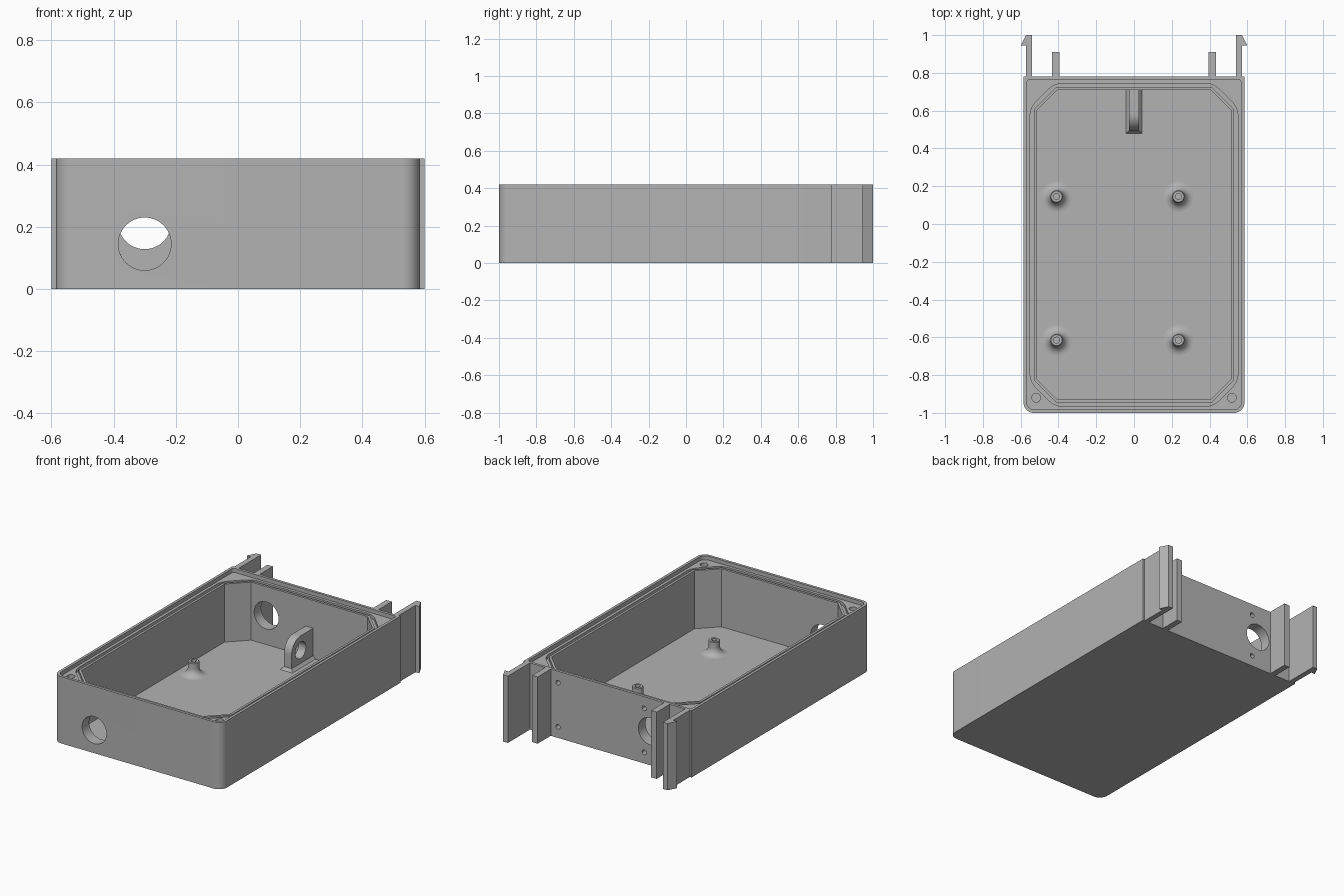
import bpy, bmesh
from math import sin, cos, pi, radians
from mathutils import Matrix, Vector

default = bpy.data.objects.get("Cube")
if default:
    bpy.data.objects.remove(default)

# Material
grey = bpy.data.materials.new("plain grey")
grey.use_nodes = True
COLOUR = (0.45, 0.45, 0.45, 1)
grey.diffuse_color = COLOUR
grey.node_tree.nodes["Principled BSDF"].inputs["Base Color"].default_value = COLOUR

H = 0.42        # case height
FLOOR = 0.03    # floor thickness
RIM = H - 0.025  # level of the lid seat
ABOVE = H + 0.1  # top of the open cutters
BACK = 0.78
parts = []


def finish(name, bm):
    bmesh.ops.recalc_face_normals(bm, faces=bm.faces)
    mesh = bpy.data.meshes.new(name)
    bm.to_mesh(mesh)
    bm.free()
    mesh.materials.append(grey)
    obj = bpy.data.objects.new(name, mesh)
    bpy.context.collection.objects.link(obj)
    parts.append(obj)
    return obj


def prism(name, pts, lo, hi, axis="z", soften=0):
    bm = bmesh.new()
    place = (lambda p, t: (p[0], p[1], t)) if axis == "z" else (lambda p, t: (t, p[0], p[1]))
    face = bm.faces.new([bm.verts.new(place(p, lo)) for p in pts])
    up = Vector(place((0, 0), hi - lo))
    new = bmesh.ops.extrude_face_region(bm, geom=[face])["geom"]
    bmesh.ops.translate(bm, vec=up, verts=[v for v in new if isinstance(v, bmesh.types.BMVert)])
    if bm.faces and not face.is_valid:
        bm.faces.ensure_lookup_table()
    # close the start cap if the extrusion moved it
    bmesh.ops.holes_fill(bm, edges=[e for e in bm.edges if e.is_boundary], sides=0)
    if soften:
        posts = [e for e in bm.edges
                 if abs((e.verts[0].co - e.verts[1].co).normalized().dot(up.normalized())) > 0.99]
        bmesh.ops.bevel(bm, geom=posts, offset=soften, segments=5, profile=0.5, affect="EDGES")
    return finish(name, bm)


def outline(hx, y0, y1, front, back, steps=1):
    """Rectangle with cut (one step) or rounded corners at each end."""
    pts = []
    corners = [(1, y0, 1, front, -90), (1, y1, -1, back, 0),
               (-1, y1, -1, back, 90), (-1, y0, 1, front, 180)]
    for sx, y, sy, r, start in corners:
        cx, cy = sx * (hx - r), y + sy * r
        for i in range(steps + 1 if r else 1):
            a = radians(start + 90 * i / steps)
            pts.append((cx + r * cos(a), cy + r * sin(a)))
    return pts


def cylinder(name, r, depth, loc, axis="z"):
    bm = bmesh.new()
    turn = {"z": Matrix(), "x": Matrix.Rotation(pi / 2, 4, "Y"),
            "y": Matrix.Rotation(pi / 2, 4, "X")}[axis]
    bmesh.ops.create_cone(bm, cap_ends=True, segments=48, radius1=r, radius2=r,
                          depth=depth, matrix=Matrix.Translation(loc) @ turn)
    return finish(name, bm)


def cut(target, cutter):
    mod = target.modifiers.new("cut", "BOOLEAN")
    mod.operation, mod.solver, mod.object = "DIFFERENCE", "EXACT", cutter
    bpy.context.view_layer.objects.active = target
    bpy.ops.object.modifier_apply(modifier=mod.name)
    parts.remove(cutter)
    bpy.data.objects.remove(cutter)


# Case body with lid seat, seal groove and cavity
case = prism("case_body", outline(0.585, -1, BACK, 0.055, 0, 10), 0, H)
cut(case, prism("seat_cutter", outline(0.568, -0.983, 0.763, 0.04, 0.015, 8), RIM, ABOVE))
groove = prism("groove_cutter", outline(0.55, -0.965, 0.745, 0.13, 0.13),
               RIM - 0.02, ABOVE, soften=0.04)
cut(groove, prism("groove_core", outline(0.53, -0.945, 0.725, 0.119, 0.119), 0, ABOVE + 0.1))
cut(case, groove)
cut(case, prism("cavity_cutter", outline(0.515, -0.93, 0.71, 0.11, 0.11), FLOOR, ABOVE))

# Cable openings in the front and back walls
cut(case, cylinder("front_opening", 0.085, 0.2, (-0.3, -1, 0.145), "y"))
cut(case, cylinder("back_opening", 0.085, 0.2, (-0.3, BACK, 0.213), "y"))

# Small screw holes in the back wall and the front rim corners
for x in (-0.256, 0.345):
    for z in (0.07, 0.347):
        cut(case, cylinder("back_screw_hole", 0.015, 0.1, (x, BACK, z), "y"))
for x in (-0.518, 0.518):
    cut(case, cylinder("rim_screw_hole", 0.023, 0.2, (x, -0.92, RIM), "z"))


# Flared standoffs on the floor
def standoff(name, x, y):
    top, r, flare = 0.115, 0.033, 0.048
    profile = [(0, 0.05), (0.016, 0.05), (0.016, top), (r - 0.004, top), (r, top - 0.004)]
    for i in range(9):
        a = pi / 2 * i / 8
        profile.append((r + flare * (1 - cos(a)), FLOOR + flare * (1 - sin(a))))
    bm = bmesh.new()
    verts = [bm.verts.new((px, 0, pz)) for px, pz in profile]
    edges = [bm.edges.new(pair) for pair in zip(verts, verts[1:])]
    bmesh.ops.spin(bm, geom=verts + edges, cent=(0, 0, 0), axis=(0, 0, 1),
                   angle=2 * pi, steps=32)
    bmesh.ops.remove_doubles(bm, verts=bm.verts, dist=0.0002)
    bmesh.ops.translate(bm, vec=(x, y, 0), verts=bm.verts)
    finish(name, bm)


for x, side in ((-0.41, "right"), (0.235, "left")):
    for y, end in ((0.145, "back"), (-0.615, "front")):
        standoff(f"standoff_{end}_{side}", x, y)

# Strain relief bracket with a rounded front corner and a cross hole
arc = [(0.585 - 0.09 * cos(a), 0.13 + 0.09 * sin(a)) for a in (pi / 2 * i / 10 for i in range(11))]
bracket = prism("cable_bracket", [(0.71, FLOOR), (0.495, FLOOR)] + arc + [(0.71, 0.22)],
                -0.026, 0.026, "x")
cut(bracket, cylinder("bracket_hole", 0.052, 0.2, (0, 0.585, 0.13), "x"))

# Sloping foot of the bracket
bm = bmesh.new()
bmesh.ops.create_cube(bm, size=1)
for v in bm.verts:
    low = v.co.z < 0
    v.co = ((0.042 if low else 0.027) * (1 if v.co.x > 0 else -1),
            0.71 if v.co.y > 0 else (0.48 if low else 0.494),
            FLOOR if low else FLOOR + 0.018)
finish("bracket_foot", bm)

# Snap hooks and guide tabs behind the back wall
hook = [(0.54, BACK), (0.573, BACK), (0.573, 0.945), (0.6, 0.945), (0.572, 1), (0.54, 1)]
tab = [(0.395, BACK), (0.433, BACK), (0.433, 0.91), (0.395, 0.91)]
for s, side in ((1, "left"), (-1, "right")):
    prism(f"snap_hook_{side}", [(s * x, y) for x, y in hook], 0, H)
    prism(f"guide_tab_{side}", [(s * x, y) for x, y in tab], 0, H)

# Smooth the rounded surfaces, keep the edges sharp
bpy.ops.object.select_all(action="DESELECT")
for obj in parts:
    obj.select_set(True)
bpy.context.view_layer.objects.active = case
bpy.ops.object.shade_smooth_by_angle(angle=radians(30))
